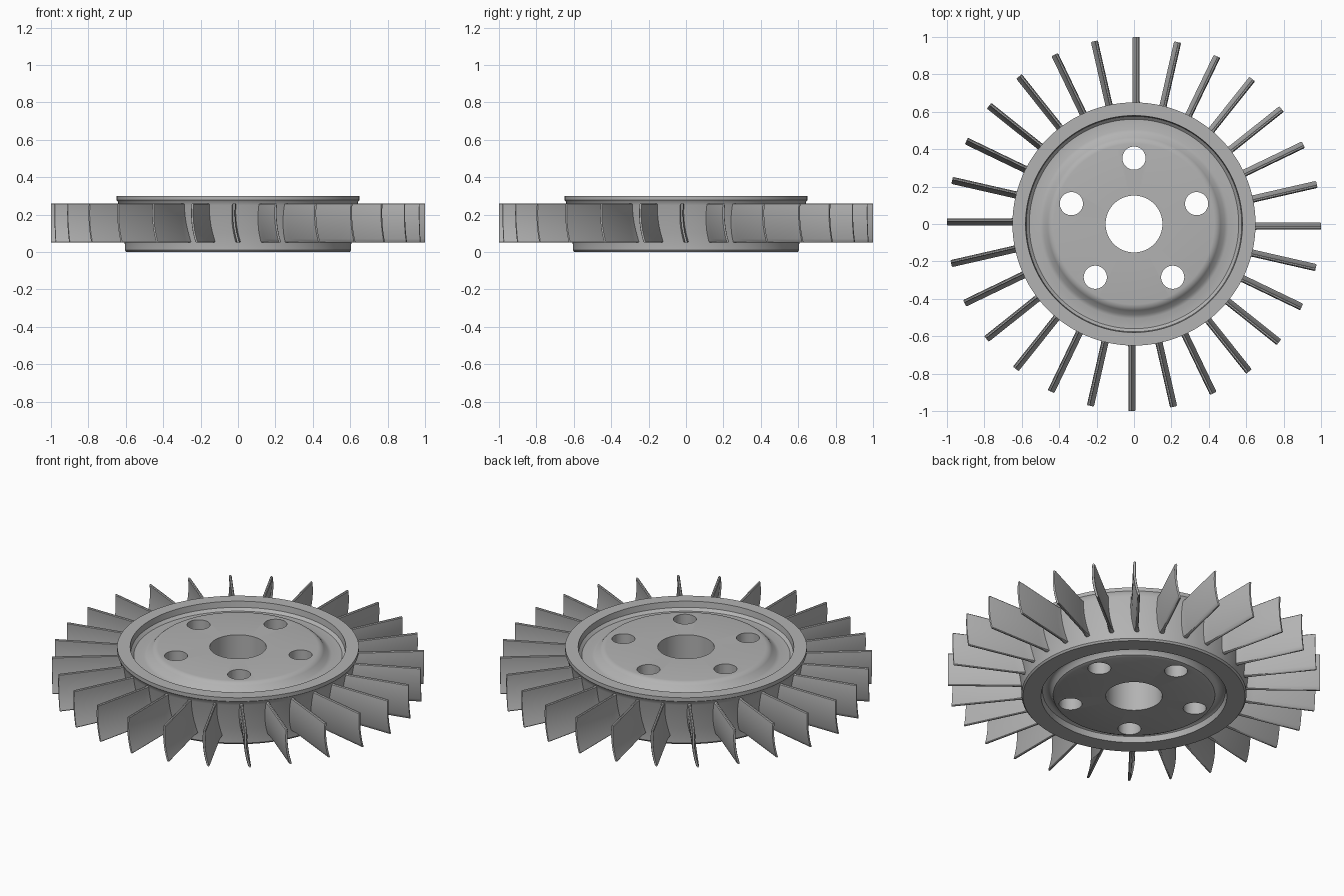
import bpy, bmesh
from math import cos, sin, tau, radians
from mathutils import Matrix

if "Cube" in bpy.data.objects:
    bpy.data.objects.remove(bpy.data.objects["Cube"], do_unlink=True)

BLADES, BOLTS, SEGMENTS = 28, 5, 112

metal = bpy.data.materials.new("grey_metal")
metal.use_nodes = True
grey = (0.45, 0.45, 0.45, 1)
metal.diffuse_color = grey
metal.node_tree.nodes["Principled BSDF"].inputs["Base Color"].default_value = grey


def make_object(name, bm):
    bmesh.ops.recalc_face_normals(bm, faces=bm.faces)
    mesh = bpy.data.meshes.new(name)
    bm.to_mesh(mesh)
    bm.free()
    mesh.materials.append(metal)
    obj = bpy.data.objects.new(name, mesh)
    bpy.context.collection.objects.link(obj)
    return obj


def activate(obj):
    bpy.ops.object.select_all(action='DESELECT')
    obj.select_set(True)
    bpy.context.view_layer.objects.active = obj


def bridge_rings(bm, rings, closed):
    count = len(rings) if closed else len(rings) - 1
    for i in range(count):
        a, b = rings[i], rings[(i + 1) % len(rings)]
        for j in range(len(a)):
            k = (j + 1) % len(a)
            bm.faces.new((a[j], a[k], b[k], b[j]))


# Hub disc: lathed ring with a shallow groove on both faces and a flared wall
profile = [
    (.152, 0), (.42, 0), (.435, .006), (.448, .033), (.46, .04), (.48, .04),
    (.492, .033), (.5, 0), (.597, 0), (.605, .01), (.605, .04), (.612, .1),
    (.637, .25), (.643, .27), (.65, .278), (.65, .3), (.58, .3), (.576, .265),
    (.56, .25), (.505, .25), (.485, .257), (.462, .285), (.447, .297),
    (.43, .3), (.152, .3),
]
bm = bmesh.new()
rings = []
for i in range(SEGMENTS):
    a = tau * i / SEGMENTS
    rings.append([bm.verts.new((r * cos(a), r * sin(a), z)) for r, z in profile])
bridge_rings(bm, rings, True)
disc = make_object("hub_disc", bm)

# Bolt holes, cut through the disc
bm = bmesh.new()
for i in range(BOLTS):
    a = radians(90) + tau * i / BOLTS
    bmesh.ops.create_cone(
        bm, cap_ends=True, segments=40, radius1=.062, radius2=.062, depth=1,
        matrix=Matrix.Translation((.352 * cos(a), .352 * sin(a), .15)))
cutter = make_object("bolt_hole_cutter", bm)
cutter.hide_render = True
cut = disc.modifiers.new("bolt_holes", 'BOOLEAN')
cut.object = cutter
cut.operation = 'DIFFERENCE'
cut.solver = 'EXACT'
activate(disc)
bpy.ops.object.modifier_apply(modifier=cut.name)
bpy.data.objects.remove(cutter, do_unlink=True)


# Blade cross-section: a thin arc leaning over towards the bottom
def blade_section(half):
    steps = [0, .02] + [i / 10 for i in range(1, 10)] + [.98, 1]
    left, right = [], []
    for u in steps:
        centre = .002 - .066 * u + .044 * u * u
        h = half * (.45 if u in (0, 1) else 1)
        z = .05 + .21 * u
        left.append((centre - h, z))
        right.append((centre + h, z))
    return right + left[::-1]


# Blades: the section swept outwards with a thicker root, repeated round the hub
bm = bmesh.new()
for i in range(BLADES):
    turn = Matrix.Rotation(tau * i / BLADES, 4, 'Z')
    rings = []
    for radius, half in ((.58, .016), (.625, .011), (.66, .0075), (.994, .0075), (1, .005)):
        ring = [bm.verts.new((radius, t, z)) for t, z in blade_section(half)]
        bmesh.ops.transform(bm, matrix=turn, verts=ring)
        rings.append(ring)
    bridge_rings(bm, rings, False)
    n = len(rings[0])
    for ring in (rings[0], rings[-1]):
        for j in range(n // 2 - 1):
            bm.faces.new((ring[j], ring[j + 1], ring[n - 2 - j], ring[n - 1 - j]))
blades = make_object("fan_blades", bm)

for obj in (disc, blades):
    activate(obj)
    bpy.ops.object.shade_smooth_by_angle(angle=radians(35))
